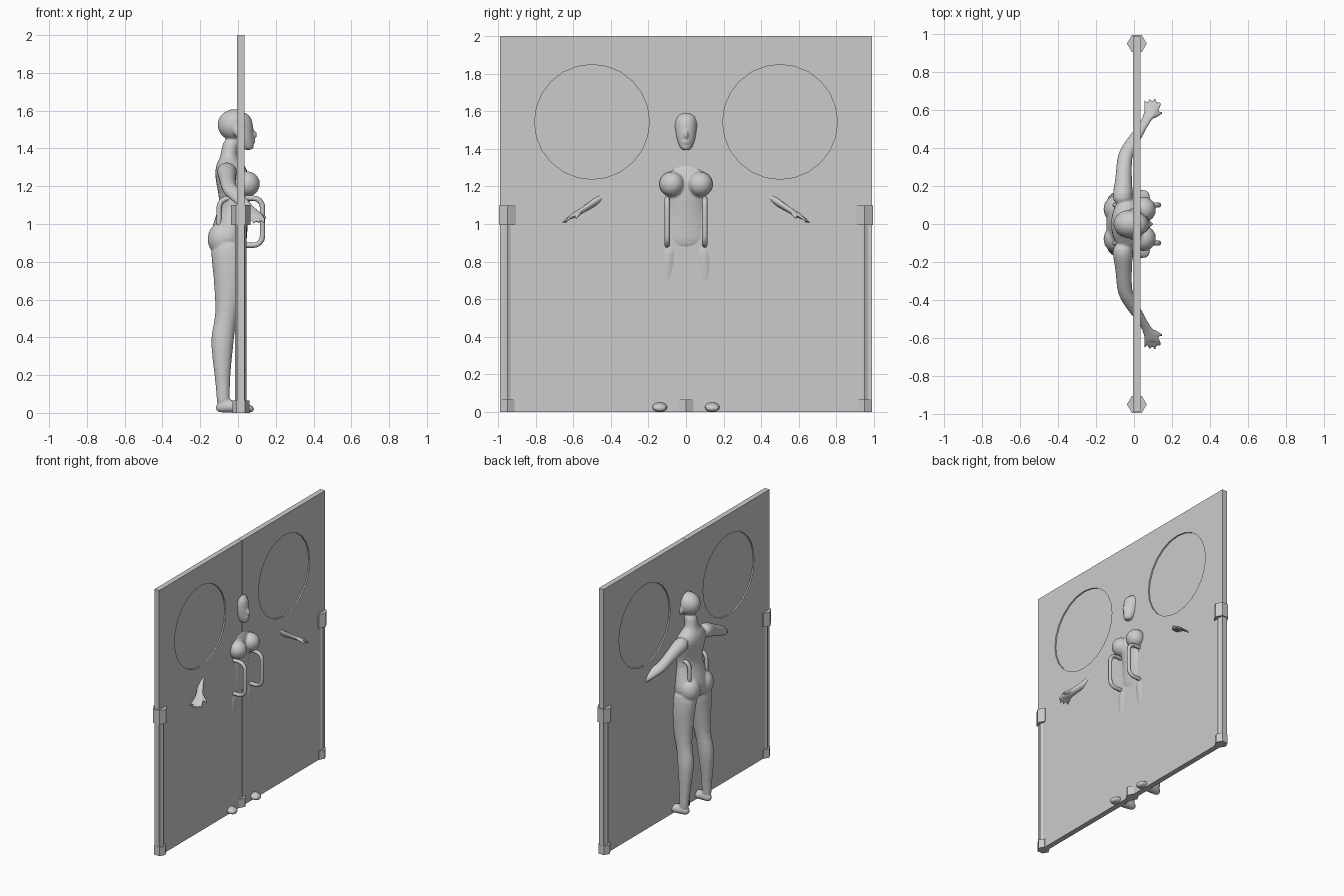
import bpy, bmesh
from math import pi, cos, sin
from mathutils import Matrix, Vector

if "Cube" in bpy.data.objects:
    bpy.data.objects.remove(bpy.data.objects["Cube"])

CX = 0.015  # mid-plane of the door leaves


def add_object(name, bm):
    bmesh.ops.recalc_face_normals(bm, faces=bm.faces)
    me = bpy.data.meshes.new(name)
    bm.to_mesh(me)
    bm.free()
    ob = bpy.data.objects.new(name, me)
    bpy.context.collection.objects.link(ob)
    return ob


def box(name, lo, hi):
    bm = bmesh.new()
    lo, hi = Vector(lo), Vector(hi)
    bmesh.ops.create_cube(bm, size=1, matrix=Matrix.Translation((lo + hi) / 2) @ Matrix.Diagonal((*(hi - lo), 1)))
    return add_object(name, bm)


def cylinder(name, centre, r, depth, sides, axis='Z'):
    bm = bmesh.new()
    rot = Matrix.Rotation(pi / 2, 4, 'Y') if axis == 'X' else Matrix.Rotation(pi / 2, 4, 'Z')
    bmesh.ops.create_cone(bm, cap_ends=True, segments=sides, radius1=r, radius2=r, depth=depth,
                          matrix=Matrix.Translation(centre) @ rot)
    return add_object(name, bm)


def loft(bm, stations, axis, n=14):
    """Closed tube of ellipses square to an axis; station = (x, y, z, ru, rv)."""
    u, v = {'x': ((0, 1, 0), (0, 0, 1)), 'y': ((1, 0, 0), (0, 0, 1)), 'z': ((1, 0, 0), (0, 1, 0))}[axis]
    u, v = Vector(u), Vector(v)
    rings = []
    for x, y, z, ru, rv in stations:
        rings.append([bm.verts.new(Vector((x, y, z)) + u * ru * 1.02 * cos(2 * pi * i / n)
                                   + v * rv * 1.02 * sin(2 * pi * i / n)) for i in range(n)])
    for a, b in zip(rings, rings[1:]):
        for i in range(n):
            bm.faces.new((a[i], a[(i + 1) % n], b[(i + 1) % n], b[i]))
    bm.faces.new(rings[0])
    bm.faces.new(rings[-1])


def ball(bm, c, r):
    bmesh.ops.create_uvsphere(bm, u_segments=16, v_segments=10, radius=1.02,
                              matrix=Matrix.Translation(c) @ Matrix.Diagonal((*r, 1)))


# Door leaves with round recessed windows
for s, side in ((-1, "left"), (1, "right")):
    ys = sorted((s * 0.001, s * 0.988))
    leaf = box(side + "_door_leaf", (CX - 0.02, ys[0], 0), (CX + 0.02, ys[1], 2))
    cutter = cylinder(side + "_window_cutter", (CX, s * 0.5, 1.543), 0.305, 0.2, 24, 'X')
    cutter.hide_render = True
    cutter.hide_viewport = True
    cut = leaf.modifiers.new("window", 'BOOLEAN')
    cut.operation, cut.solver, cut.object = 'DIFFERENCE', 'EXACT', cutter
    cylinder(side + "_window", (CX, s * 0.5, 1.543), 0.305, 0.02, 24, 'X')

    # Side pivot rods and hexagonal brackets
    cylinder(side + "_pivot_rod", (CX, s * 0.95, 0.52), 0.03, 1.0, 6)
    cylinder(side + "_upper_bracket", (CX, s * 0.95, 1.047), 0.052, 0.105, 6)
    cylinder(side + "_floor_bracket", (CX, s * 0.95, 0.033), 0.045, 0.066, 6)

    # Looped pull handle passing through the leaf
    pts = []
    for k, (sx, sz) in enumerate(((1, 1), (-1, 1), (-1, -1), (1, -1))):
        for j in range(5):
            a = pi / 2 * (k + j / 4)
            pts.append((CX + sx * 0.065 + 0.05 * cos(a), s * 0.1, 1.012 + sz * 0.075 + 0.05 * sin(a)))
    cu = bpy.data.curves.new(side + "_handle", 'CURVE')
    cu.dimensions = '3D'
    cu.bevel_depth, cu.bevel_resolution = 0.014, 2
    sp = cu.splines.new('POLY')
    sp.points.add(len(pts) - 1)
    for p, co in zip(sp.points, pts):
        p.co = (*co, 1)
    sp.use_cyclic_u = True
    bpy.context.collection.objects.link(bpy.data.objects.new(side + "_handle", cu))
cylinder("centre_floor_bracket", (CX, 0, 0.033), 0.045, 0.066, 6)

# Figure standing in the doorway
bm = bmesh.new()
# torso and neck: z, centre x, half depth, half width
torso = [(.84, -.055, .07, .09), (.89, -.05, .097, .16), (.95, -.05, .1, .16), (1.05, -.03, .085, .128),
         (1.12, -.015, .08, .115), (1.2, -.022, .092, .138), (1.27, -.035, .09, .155),
         (1.32, -.04, .075, .12), (1.35, -.05, .045, .06), (1.39, -.045, .044, .047), (1.46, -.03, .045, .045)]
loft(bm, [(x, 0, z, a, b) for z, x, a, b in torso], 'z')
# head
ball(bm, (-.02, 0, 1.525), (.09, .077, .082))
face = [(1.39, .055, .025, .022), (1.41, .045, .04, .035), (1.45, .03, .055, .05),
        (1.5, .02, .062, .06), (1.56, .01, .068, .062), (1.595, -.005, .045, .045)]
loft(bm, [(x, 0, z, a, b) for z, x, a, b in face], 'z')
ball(bm, (.083, 0, 1.472), (.019, .012, .022))
ball(bm, (.08, 0, 1.437), (.012, .022, .01))

for s in (-1, 1):
    ball(bm, (-.005, s * .073, 1.49), (.018, .013, .03))
    ball(bm, (.05, s * .076, 1.212), (.067, .068, .066))
    ball(bm, (-.085, s * .078, .92), (.077, .078, .09))
    # leg: z, x, y, half depth, half width
    leg = [(.93, -.05, .085, .08, .07), (.85, -.05, .092, .098, .076), (.75, -.045, .1, .087, .07),
           (.66, -.045, .105, .081, .061), (.52, -.06, .112, .056, .049), (.44, -.077, .117, .061, .048),
           (.36, -.085, .122, .061, .05), (.2, -.083, .13, .041, .036), (.09, -.078, .135, .035, .029),
           (.03, -.078, .135, .035, .03)]
    loft(bm, [(x, s * y, z, a, b) for z, x, y, a, b in leg], 'z')
    # foot
    foot = [(-.12, .13, .026, .02, .02), (-.08, .135, .036, .034, .036), (-.02, .138, .034, .037, .034),
            (.04, .14, .026, .043, .025), (.088, .14, .019, .036, .018)]
    loft(bm, [(x, s * y, z, a, b) for x, y, z, a, b in foot], 'x')
    # arm and palm: y, x, z, half depth, half height
    arm = [(.1, -.06, 1.28, .05, .045), (.16, -.06, 1.277, .055, .055), (.22, -.055, 1.25, .045, .05),
           (.3, -.053, 1.215, .041, .043), (.37, -.047, 1.185, .039, .037), (.42, -.017, 1.158, .041, .032),
           (.48, .02, 1.12, .034, .025), (.54, .062, 1.08, .025, .018), (.58, .086, 1.055, .036, .018),
           (.61, .094, 1.04, .042, .014), (.622, .095, 1.034, .036, .012)]
    loft(bm, [(x, s * y, z, a, b) for y, x, z, a, b in arm], 'y')
    # fingers and thumb
    for i, tip in enumerate((.655, .665, .665, .645)):
        x0, x1 = .066 + .02 * i, .055 + .028 * i
        loft(bm, [(x0, s * .6, 1.044, .012, .012), ((x0 + x1) / 2, s * .632, 1.026, .011, .011),
                  (x1, s * tip, 1.002, .009, .009)], 'y', 8)
    loft(bm, [(.1, s * .56, 1.062, .016, .014), (.13, s * .58, 1.045, .012, .012),
              (.155, s * .588, 1.03, .009, .01)], 'x', 8)

figure = add_object("figure", bm)
sub = figure.modifiers.new("round", 'SUBSURF')
sub.levels = sub.render_levels = 1
fuse = figure.modifiers.new("fuse", 'REMESH')
fuse.mode, fuse.voxel_size, fuse.use_smooth_shade = 'VOXEL', 0.007, True
relax = figure.modifiers.new("relax", 'SMOOTH')
relax.factor, relax.iterations = 0.5, 4
